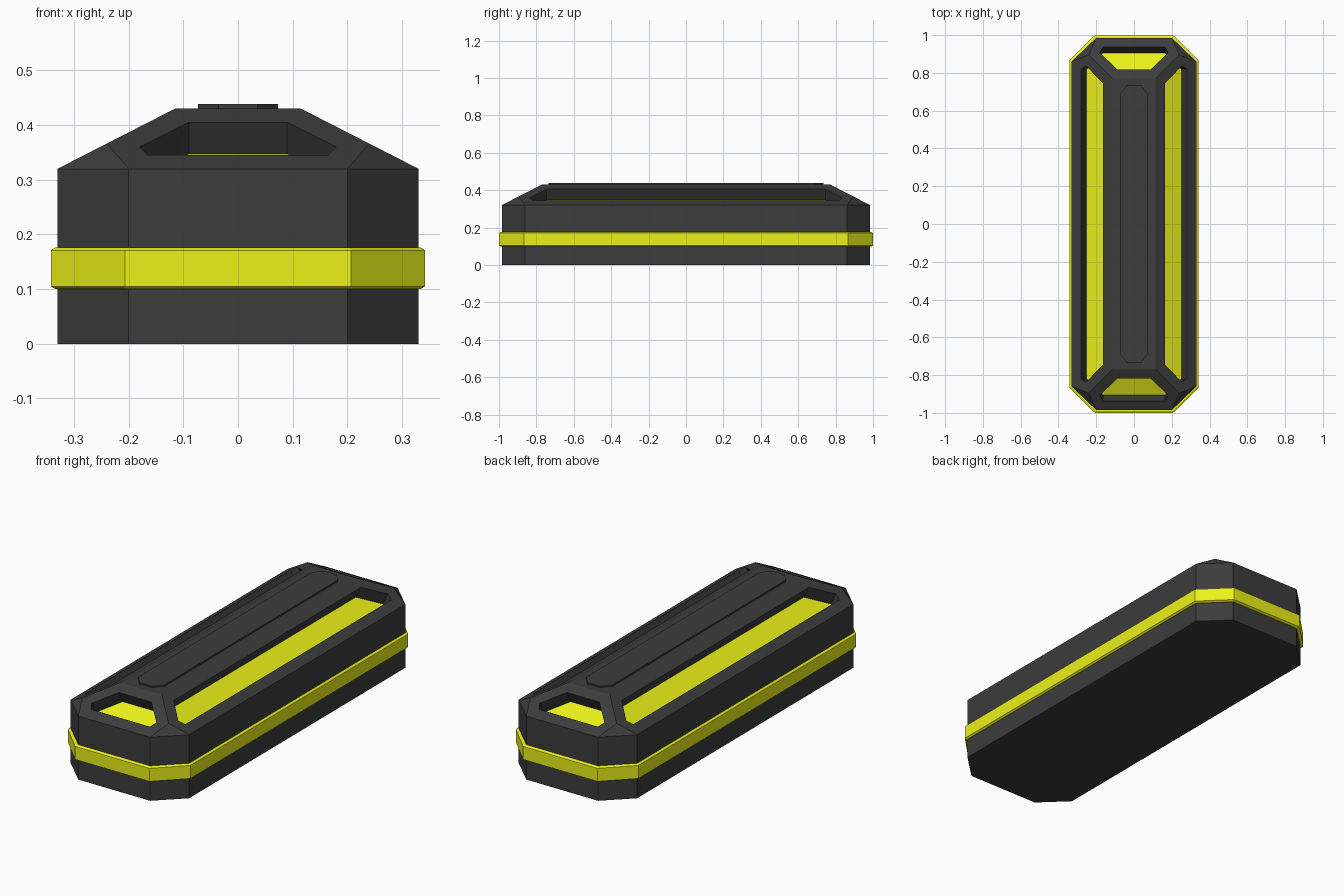
import bpy, bmesh
from mathutils import Vector

if "Cube" in bpy.data.objects:
    bpy.data.objects.remove(bpy.data.objects["Cube"])

HX, HY, ZE, ZT = 0.33, 0.985, 0.32, 0.43   # body half sizes, eave and top heights
RUN = 0.215                                 # horizontal run of the sloped roof
SLOPE = (ZT - ZE) / RUN


def material(name, color):
    m = bpy.data.materials.new(name)
    m.diffuse_color = color
    m.use_nodes = True
    m.node_tree.nodes["Principled BSDF"].inputs["Base Color"].default_value = m.diffuse_color
    return m


DARK = material("dark_shell", (0.045, 0.045, 0.045, 1))
YELLOW = material("yellow", (0.83, 0.88, 0.01, 1))


def make_object(name, polys, mat):
    bm = bmesh.new()
    for poly in polys:
        bm.faces.new([bm.verts.new(p) for p in poly])
    bmesh.ops.remove_doubles(bm, verts=bm.verts, dist=1e-5)
    bmesh.ops.recalc_face_normals(bm, faces=bm.faces)
    me = bpy.data.meshes.new(name)
    bm.to_mesh(me)
    bm.free()
    me.materials.append(mat)
    ob = bpy.data.objects.new(name, me)
    bpy.context.collection.objects.link(ob)
    return ob


def octagon(hx, hy, cx, cy, z):
    q = [(hx, cy), (cx, hy), (-cx, hy), (-hx, cy)]
    return [Vector((x, y, z)) for x, y in q + [(-x, -y) for x, y in q]]


def bridge(a, b):
    n = len(a)
    return [[a[i], a[(i + 1) % n], b[(i + 1) % n], b[i]] for i in range(n)]


def loft(rings):
    return [f for a, b in zip(rings, rings[1:]) for f in bridge(a, b)]


def hexagon(pairs, long_side, sign):
    """Six points on one roof slope from (half length, inset) pairs."""
    pts = [(u, t) for u, t in pairs] + [(-u, t) for u, t in reversed(pairs)]
    out = []
    for u, t in pts:
        z = ZE + t * SLOPE
        out.append(Vector((sign * (HX - t), u, z)) if long_side
                   else Vector((u, sign * (HY - t), z)))
    return out


# Body: lower walls and base
base = octagon(HX, HY, 0.20, 0.86, 0)
eave = octagon(HX, HY, 0.20, 0.86, ZE)
shell = [base] + bridge(base, eave)

# Roof slopes, each with a six-sided pocket and a yellow inlay
for long_side in (False, True):
    add = HY - HX if long_side else 0
    low = 0.86 if long_side else 0.20
    rim = [(low, 0), (0.24 + add, 0.09), (0.115 + add, RUN)]
    hole = [(0.165 + add, 0.049), (0.18 + add, 0.078), (0.09 + add, 0.166)]
    for sign in (-1, 1):
        outer = hexagon(rim, long_side, sign)
        inner = hexagon(hole, long_side, sign)
        out = Vector((sign, 0, 0)) if long_side else Vector((0, sign, 0))
        normal = (out * SLOPE + Vector((0, 0, 1))).normalized()
        floor = [p - normal * 0.075 for p in inner]
        panel = [p - normal * 0.065 for p in inner]
        shell += loft([outer, inner, floor]) + [floor]
        side = ("right" if sign > 0 else "left") if long_side else \
            ("back" if sign > 0 else "front")
        make_object(side + "_inlay", bridge(floor, panel) + [floor, panel], YELLOW)

# Corner facets and flat top
for sx in (-1, 1):
    for sy in (-1, 1):
        shell.append([Vector((sx * HX, sy * 0.86, ZE)), Vector((sx * 0.20, sy * HY, ZE)),
                      Vector((sx * 0.24, sy * 0.895, ZE + 0.09 * SLOPE))])
tx, ty = HX - RUN, HY - RUN
shell.append([Vector((x, y, ZT)) for x, y in ((tx, ty), (-tx, ty), (-tx, -ty), (tx, -ty))])
make_object("body", shell, DARK)

# Raised strip on the top
strip = [octagon(0.073, 0.735, 0.036, 0.69, z) for z in (ZT - 0.005, 0.438)]
make_object("top_strip", loft(strip) + strip, DARK)

# Yellow band with bevelled edges around the body
band = [octagon(0.325, 0.98, 0.198, 0.857, 0.10),
        octagon(0.334, 0.991, 0.203, 0.862, 0.10),
        octagon(0.342, 1.0, 0.207, 0.866, 0.105),
        octagon(0.342, 1.0, 0.207, 0.866, 0.171),
        octagon(0.334, 0.991, 0.203, 0.862, 0.176),
        octagon(0.325, 0.98, 0.198, 0.857, 0.176)]
make_object("band", loft(band + band[:1]), YELLOW)
